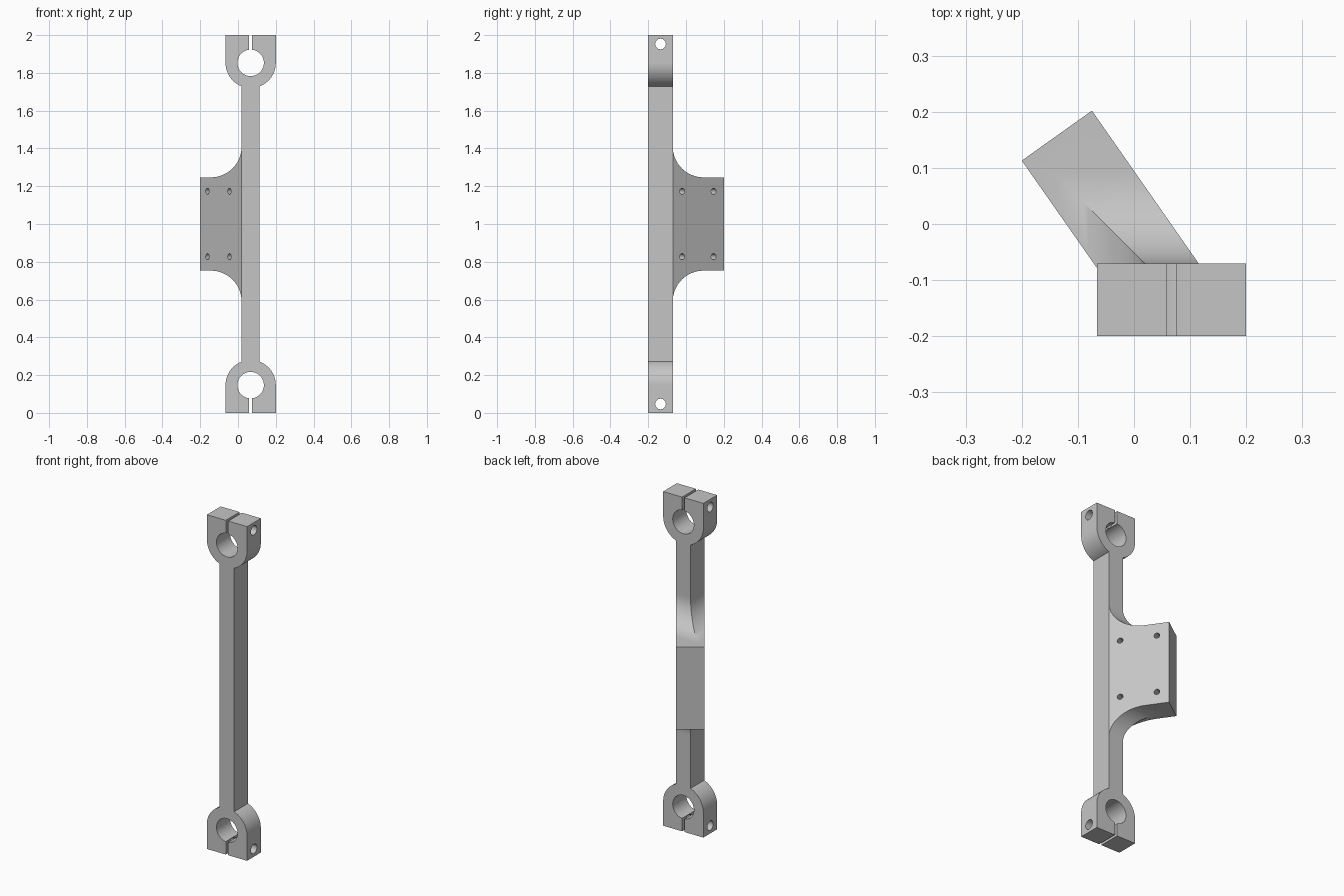
import bpy, bmesh
from math import sin, cos, acos, asin, pi, sqrt, radians
from mathutils import Vector

cube = bpy.data.objects.get("Cube")
if cube:
    bpy.data.objects.remove(cube)

# Main dimensions
MID_X = 0.067                        # centre line of the arm
FRONT, BACK = -0.2, -0.07            # arm depth
HALF_BAR = 0.048
CLAMP_Z, CLAMP_R, BORE_R, HALF_SLOT = 0.853, 0.133, 0.07, 0.008
PLATE_H, FILLET = 0.247, 0.163       # plate half height and root fillet
LEFT = MID_X - HALF_BAR

metal = bpy.data.materials.new("light_grey_metal")
metal.use_nodes = True
grey = (0.56, 0.56, 0.56, 1)
metal.diffuse_color = grey
metal.node_tree.nodes["Principled BSDF"].inputs["Base Color"].default_value = grey


def arc(cx, cy, r, start, end, n=24):
    angles = [start + (end - start) * i / n for i in range(n + 1)]
    return [(cx + r * cos(a), cy + r * sin(a)) for a in angles]


def prism(name, outline, place, lo, hi):
    """Extrude a flat outline; place(u, v, w) maps it into space."""
    bm = bmesh.new()
    face = bm.faces.new([bm.verts.new(place(u, v, lo)) for u, v in outline])
    new = bmesh.ops.extrude_face_region(bm, geom=[face])["geom"]
    shift = Vector(place(0, 0, hi)) - Vector(place(0, 0, lo))
    bmesh.ops.translate(bm, vec=shift, verts=[g for g in new if isinstance(g, bmesh.types.BMVert)])
    bmesh.ops.recalc_face_normals(bm, faces=bm.faces)
    mesh = bpy.data.meshes.new(name)
    bm.to_mesh(mesh)
    bm.free()
    mesh.materials.append(metal)
    obj = bpy.data.objects.new(name, mesh)
    bpy.context.collection.objects.link(obj)
    return obj


def combine(target, other, operation):
    mod = target.modifiers.new(operation.lower(), "BOOLEAN")
    mod.object, mod.operation, mod.solver = other, operation, "EXACT"
    bpy.context.view_layer.objects.active = target
    bpy.ops.object.modifier_apply(modifier=mod.name)
    bpy.data.objects.remove(other)


def drill(target, centre, direction, radius, length):
    d = Vector(direction).normalized()
    side, up = d.cross(Vector((0, 0, 1))), Vector((0, 0, 1))
    c = Vector(centre)
    cutter = prism("drill_cutter", arc(0, 0, radius, 0, 2 * pi, 32)[:-1],
                   lambda u, v, w: c + side * u + up * v + d * w, -length / 2, length / 2)
    cutter.hide_render = True
    combine(target, cutter, "DIFFERENCE")


# Arm outline: bar, rounded clamp, slot and bore, then mirrored and turned
side = arc(0, CLAMP_Z, CLAMP_R, -acos(HALF_BAR / CLAMP_R), 0)
side += [(CLAMP_R, 1), (HALF_SLOT, 1)]
side += arc(0, CLAMP_Z, BORE_R, acos(HALF_SLOT / BORE_R), -pi / 2, 32)
upper = side + [(-u, v) for u, v in reversed(side[:-1])]
outline = upper + [(-u, -v) for u, v in upper]
arm = prism("clamp_arm", outline, lambda u, v, w: (MID_X + u, w, 1 + v), FRONT, BACK)

# Angled mounting plate
plan = [(-0.2, 0.113), (-0.075, 0.202), (MID_X + HALF_BAR, BACK), (LEFT, FRONT)]
tall = PLATE_H + FILLET
plate = prism("mounting_plate", plan, lambda u, v, w: (u, v, 1 + w), -tall, tall)

# Root fillets running out from the side and back faces of the bar
curve = [(-0.5, tall)] + arc(FILLET, tall, FILLET, pi, 1.5 * pi) + [(0.6, PLATE_H)]
web = curve + [(u, -v) for u, v in reversed(curve)]
for name, place in (("side_fillet", lambda u, v, w: (LEFT - u, w, 1 + v)),
                    ("back_fillet", lambda u, v, w: (w, BACK + u, 1 + v))):
    combine(plate, prism(name, web, place, -0.7, 0.7), "INTERSECT")
combine(arm, plate, "UNION")

# Screw holes through the plate
along = Vector((0.573, -0.82, 0))
across = Vector((0.82, 0.573, 0))
for t in (0.067, 0.27):
    for dz in (-0.173, 0.173):
        centre = Vector((-0.1375, 0.1575, 1 + dz)) + along * t
        drill(arm, centre, across, 0.016, 0.2)

# Pinch bolt holes across the clamp slots
for dz in (-0.953, 0.953):
    drill(arm, (MID_X, (FRONT + BACK) / 2, 1 + dz), (1, 0, 0), 0.028, 0.4)

# Smooth curved walls, crisp edges
bpy.ops.object.select_all(action="DESELECT")
arm.select_set(True)
bpy.context.view_layer.objects.active = arm
bpy.ops.object.shade_smooth_by_angle(angle=radians(25))
weighted = arm.modifiers.new("even_shading", "WEIGHTED_NORMAL")
weighted.keep_sharp = True
